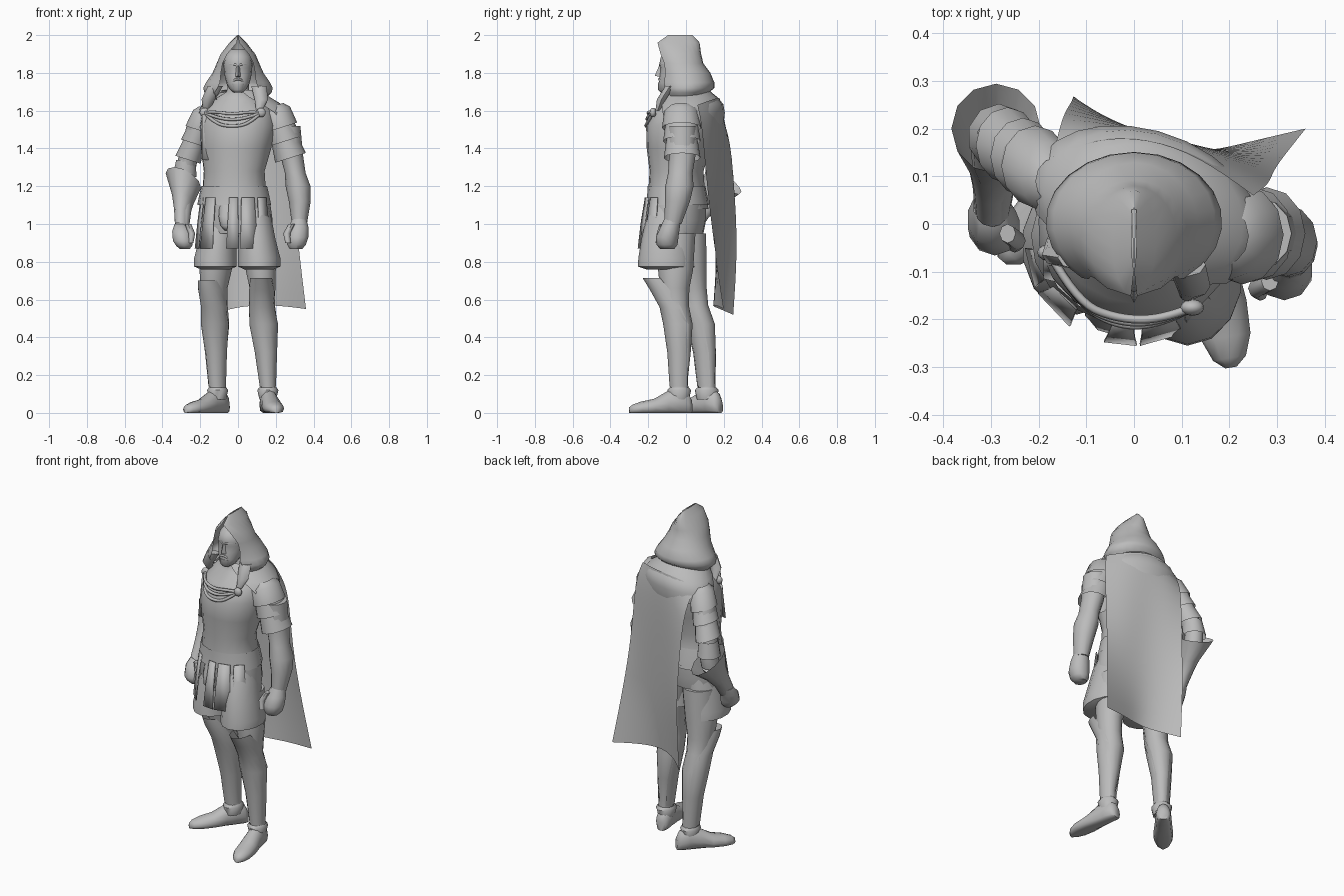
import bpy, bmesh, math
from mathutils import Vector

grey = bpy.data.materials.new("plain_grey")
grey.diffuse_color = (0.5, 0.5, 0.5, 1)
TWIST = -20  # the torso is turned towards its right side


def make(name, verts, faces, angle=45, thick=0):
    me = bpy.data.meshes.new(name)
    me.from_pydata([tuple(v) for v in verts], [], faces)
    bm = bmesh.new()
    bm.from_mesh(me)
    bmesh.ops.recalc_face_normals(bm, faces=bm.faces)
    bm.to_mesh(me)
    bm.free()
    ob = bpy.data.objects.new(name, me)
    bpy.context.collection.objects.link(ob)
    me.materials.append(grey)
    if thick:
        ob.modifiers.new("thickness", 'SOLIDIFY').thickness = thick
    bpy.ops.object.select_all(action='DESELECT')
    ob.select_set(True)
    bpy.context.view_layer.objects.active = ob
    bpy.ops.object.shade_smooth_by_angle(angle=math.radians(angle))
    return ob


def loft(name, rows, n=14, rot=0, u=None, v=None, cap=True, gaps=None, thick=0, angle=50):
    """Skin through ellipses (x, y, z, ru, rv); gaps open each ring at its front."""
    r = math.radians(rot)
    u = u or Vector((math.cos(r), math.sin(r), 0))
    v = v or Vector((-math.sin(r), math.cos(r), 0))
    verts, faces = [], []
    for i, (x, y, z, ru, rv) in enumerate(rows):
        for k in range(n):
            if gaps:
                a = math.radians(gaps[i])
                t = a + (2 * math.pi - 2 * a) * k / (n - 1)
            else:
                t = 2 * math.pi * k / n
            p = Vector((x, y, z)) + u * ru * math.sin(t) - v * rv * math.cos(t)
            p.z = max(p.z, 0)
            verts.append(p)
    for i in range(len(rows) - 1):
        for k in range(n - 1 if gaps else n):
            k2 = (k + 1) % n
            faces.append((i * n + k, i * n + k2, (i + 1) * n + k2, (i + 1) * n + k))
    if cap and not gaps:
        faces.append(tuple(range(n)))
        faces.append(tuple(range((len(rows) - 1) * n, len(rows) * n)))
    return make(name, verts, faces, angle, thick)


def tube(name, pts, rad):
    cu = bpy.data.curves.new(name, 'CURVE')
    cu.dimensions = '3D'
    cu.bevel_depth, cu.bevel_resolution, cu.resolution_u = rad, 1, 6
    sp = cu.splines.new('NURBS')
    sp.points.add(len(pts) - 1)
    for p, q in zip(sp.points, pts):
        p.co = (*q, 1)
    sp.use_endpoint_u, sp.order_u = True, 3
    ob = bpy.data.objects.new(name, cu)
    bpy.context.collection.objects.link(ob)
    cu.materials.append(grey)


# Torso, shoulder mantle and belt
loft("torso", [(-.02, -.04, 1.08, .19, .155), (-.02, -.05, 1.2, .17, .145), (-.02, -.05, 1.28, .165, .14),
               (-.01, -.04, 1.4, .19, .165), (0, -.03, 1.52, .205, .178), (0, -.01, 1.6, .19, .155),
               (0, .01, 1.66, .13, .115), (0, -.03, 1.7, .06, .065), (0, -.04, 1.77, .055, .06)], 18, TWIST)
loft("mantle", [(.025, .03, 1.53, .255, .155), (.025, .03, 1.59, .25, .165), (.02, .03, 1.635, .215, .16),
                (.01, .025, 1.67, .165, .14), (0, .01, 1.71, .11, .11)], 18, TWIST,
     gaps=[72, 58, 45, 35, 25])
loft("belt", [(-.02, -.045, 1.1, .198, .165), (-.02, -.045, 1.13, .192, .16), (-.02, -.05, 1.2, .176, .151)],
     18, -15, cap=False)

# Skirt, shorts and hanging front strips
loft("skirt", [(-.01, -.05, .95, .19, .14), (-.01, -.05, 1.02, .195, .155), (-.015, -.05, 1.12, .185, .155)], 18, -12)
for side, x, y in (("left", .112, -.11), ("right", -.12, -.045)):
    loft(side + "_shorts", [(x, y, .76, .08, .1), (x, y, .775, .115, .145), (x, y, .82, .115, .142),
                            (x * .9, y * .95, .92, .1, .132), (x * .8, y * .8, 1.03, .09, .122),
                            (x * .65, y * .6, 1.12, .08, .1)], 14)
loft("codpiece", [(-.05, -.19, .965, .02, .02), (-.05, -.19, .99, .045, .04),
                  (-.05, -.18, 1.04, .055, .04), (-.05, -.17, 1.1, .05, .03)], 10)
rr = math.radians(-12)
for i, (deg, w) in enumerate(((-66, 10), (-37, 11), (6, 7), (30, 11), (58, 10))):
    pts = []
    for z, rx, ry, g in ((1.14, .19, .162, 0), (1.0, .207, .185, 1), (.87, .22, .2, 2)):
        for s in (-1, 1):
            t = math.radians(deg + s * (w + g))
            a, b = rx * math.sin(t), -ry * math.cos(t)
            pts.append((-.01 + a * math.cos(rr) - b * math.sin(rr),
                        -.055 + a * math.sin(rr) + b * math.cos(rr), z))
    make("skirt_strip_%d" % i, pts, [(0, 1, 3, 2), (2, 3, 5, 4)], thick=.005)

# Legs
loft("left_leg", [(.1, -.05, .95, .09, .1), (.12, -.055, .76, .082, .093), (.13, -.06, .66, .07, .078),
                  (.128, -.055, .57, .064, .07), (.135, -.04, .47, .074, .075), (.148, -.035, .32, .056, .06),
                  (.158, -.035, .18, .038, .045), (.16, -.035, .08, .042, .05)])
loft("right_leg", [(-.1, .01, .95, .09, .1), (-.118, .02, .76, .082, .093), (-.127, .035, .66, .068, .078),
                   (-.122, .05, .57, .064, .07), (-.12, .08, .47, .071, .075), (-.115, .1, .32, .054, .06),
                   (-.11, .11, .18, .04, .046), (-.105, .11, .08, .042, .05)], rot=-35)

# Greaves rising to a flared knee guard
loft("left_greave", [(.122, -.105, .715, .06, .125), (.127, -.085, .65, .068, .105), (.128, -.06, .56, .069, .08),
                     (.136, -.043, .47, .077, .078), (.148, -.037, .32, .059, .062), (.158, -.037, .14, .043, .05)],
     11, 180, gaps=[105, 90, 65, 45, 35, 30])
loft("right_greave", [(-.145, .0, .7, .058, .085), (-.137, .018, .65, .066, .088), (-.124, .046, .56, .069, .077),
                      (-.121, .077, .47, .074, .078), (-.116, .098, .32, .057, .062), (-.11, .108, .14, .045, .05)],
     11, 145, gaps=[105, 90, 65, 45, 35, 30])

# Shoes with an ankle collar
for side, heel, toe, ank in (("left", (.152, .01), (.2, -.28), (.158, -.036)),
                             ("right", (-.075, .165), (-.27, -.07), (-.108, .11))):
    h = Vector((*heel, 0))
    d = (Vector((*toe, 0)) - h).normalized()
    rows = []
    for s, w, ht in ((-.02, .025, .07), (0, .04, .11), (.05, .045, .135), (.11, .048, .115), (.18, .055, .075),
                     (.25, .052, .06), (.295, .035, .045), (.315, .012, .03)):
        p = h + d * s
        rows.append((p.x, p.y, ht * .4, w, ht * .6))
    loft(side + "_shoe", rows, 12, u=Vector((-d.y, d.x, 0)), v=Vector((0, 0, 1)), angle=60)
    loft(side + "_shoe_collar", [(*ank, .07, .044, .052), (*ank, .12, .056, .063), (*ank, .135, .046, .05)],
         12, cap=False)

# Arms
loft("left_arm", [(.26, -.02, 1.52, .07, .075), (.285, -.02, 1.36, .06, .07), (.303, -.03, 1.27, .055, .065),
                  (.318, -.035, 1.2, .066, .075), (.327, -.045, 1.12, .058, .066), (.325, -.07, 1.0, .04, .046)], 12)
loft("left_hand", [(.325, -.07, 1.03, .038, .044), (.32, -.085, .98, .056, .052), (.315, -.1, .93, .06, .06),
                   (.31, -.1, .89, .052, .055), (.307, -.1, .868, .035, .038)], 10)
loft("left_thumb", [(.285, -.12, 1.0, .018, .02), (.258, -.135, .95, .019, .02), (.265, -.145, .9, .015, .016)], 8)
loft("right_arm", [(-.21, .12, 1.52, .062, .07), (-.262, .165, 1.36, .052, .06), (-.28, .185, 1.26, .05, .055),
                   (-.287, .17, 1.18, .052, .056)], 12)

# Flared gauntlet on the bent arm
tilt = Vector((0, .84, -.54))
loft("right_gauntlet", [(-.297, .03, .98, .04, .043), (-.297, .08, 1.06, .045, .048),
                        (-.292, .13, 1.13, .062, .066), (-.289, .2, 1.23, .102, .112)], 12,
     u=Vector((.92, 0, -.38)), v=tilt, cap=False)
loft("right_forearm", [(-.295, .03, .98, .036, .038), (-.287, .17, 1.19, .056, .056)], 12,
     u=Vector((1, 0, 0)), v=tilt)
loft("right_hand", [(-.3, .04, 1.0, .038, .042), (-.298, .01, .96, .053, .055), (-.292, -.01, .91, .055, .056),
                    (-.285, -.01, .885, .045, .048), (-.282, -.01, .868, .028, .032)], 10)
loft("right_thumb", [(-.265, -.02, 1.0, .017, .02), (-.245, -.035, .95, .018, .02), (-.25, -.045, .9, .014, .015)], 8)

# Layered shoulder sleeves
for side, p0, p1, k in (("left", (.19, -.025, 1.625), (.278, -.02, 1.35), 1),
                        ("right", (-.165, .09, 1.61), (-.265, .165, 1.34), .82)):
    p0, p1 = Vector(p0), Vector(p1)
    for i, tier in enumerate((((0, .055), (.1, .085), (.42, .096)), ((.3, .078), (.68, .092)),
                              ((.58, .074), (1, .09)))):
        rows = [(*p0.lerp(p1, t), r * k * .95, r * k * 1.08) for t, r in tier]
        tilt_x = Vector((.95, 0, .3)) if side == "left" else Vector((.95, 0, -.3))
        loft("%s_sleeve_tier_%d" % (side, i), rows, 12, TWIST, u=tilt_x, v=Vector((0, 1, 0)), cap=False)
loft("right_elbow_band", [(-.275, .175, 1.34, .055, .06), (-.283, .182, 1.25, .066, .07)], 10, cap=False)

# Head with brow, nose and beard
loft("head", [(0, -.1, 1.7, .028, .03), (0, -.095, 1.715, .045, .05), (0, -.075, 1.745, .061, .07),
              (0, -.06, 1.79, .072, .08), (0, -.056, 1.825, .075, .08), (0, -.05, 1.845, .077, .092),
              (0, -.045, 1.885, .07, .088), (0, -.04, 1.925, .04, .05)], 16, angle=60)
make("nose", [(-.007, -.135, 1.84), (.007, -.135, 1.84), (-.017, -.133, 1.777), (.017, -.133, 1.777),
              (0, -.165, 1.785), (0, -.144, 1.835)],
     [(0, 5, 4, 2), (1, 3, 4, 5), (2, 4, 3), (0, 1, 5)])
loft("beard", [(0, -.108, 1.695, .02, .024), (0, -.105, 1.71, .036, .042), (0, -.095, 1.745, .05, .053)], 12)
tube("moustache", [(-.034, -.122, 1.745), (-.02, -.14, 1.763), (0, -.145, 1.768), (.02, -.14, 1.763),
                   (.034, -.122, 1.745)], .006)
for s in (-1, 1):
    tube("brow", [(s * .055, -.105, 1.845), (s * .03, -.132, 1.85), (s * .008, -.139, 1.842)], .006)

# Hood: peaked top, open face, rolled collar tucked in at the neck
loft("hood", [(0, -.03, 2.0, .005, .065), (0, -.04, 1.96, .045, .112), (0, -.04, 1.9, .092, .12),
              (0, -.03, 1.85, .113, .122), (0, -.008, 1.8, .135, .137), (0, .005, 1.75, .17, .145),
              (0, .005, 1.72, .185, .146), (0, -.005, 1.695, .178, .125), (0, -.005, 1.66, .14, .105)],
     19, gaps=[0, 8, 38, 46, 42, 34, 36, 44, 52], angle=60)
make("hood_crown", [(-.005, .03, 2), (.005, .03, 2), (0, -.095, 2)], [(0, 1, 2)])

# Hood ends drawn to two clasps, with draped folds across the chest
clasps = ((-.178, -.06, 1.59), (.122, -.175, 1.59))
for c, rim in zip(clasps, ((-.12, -.07, 1.73), (.11, -.085, 1.73))):
    s = 1 if c[0] > 0 else -1
    loft("hood_end", [(*rim, .04, .025), ((c[0] + rim[0]) / 2 + s * .008, (c[1] + rim[1]) / 2, 1.66, .036, .024),
                      (c[0] - s * .01, c[1] + .025, 1.6, .016, .012)], 8)
    bpy.ops.mesh.primitive_uv_sphere_add(segments=12, ring_count=8, radius=.025, location=c)
    ob = bpy.context.object
    ob.name = "clasp"
    ob.scale.y = .7
    ob.data.materials.append(grey)
    bpy.ops.object.shade_smooth()
for i, sag in enumerate((1.58, 1.55, 1.515)):
    tube("chest_fold", [clasps[0], (-.12, -.165, sag + .015), (-.03, -.2 - i * .008, sag),
                        (.06, -.2 - i * .004, sag + .015), clasps[1]], .009)

# Hanging strap under the right clasp
make("strap", [(-.19, -.075, 1.58), (-.165, -.085, 1.58), (-.19, -.115, 1.34), (-.148, -.125, 1.34)],
     [(0, 1, 3, 2)], thick=.006)

# Cape: a control sheet with soft folds
sheet = [
    [(-.17, .14, 1.62), (-.08, .18, 1.66), (.03, .18, 1.67), (.14, .14, 1.66), (.25, .06, 1.63)],
    [(-.15, .23, 1.52), (-.07, .22, 1.53), (.04, .19, 1.54), (.17, .155, 1.54), (.285, .085, 1.53)],
    [(-.13, .255, 1.2), (-.06, .225, 1.2), (.05, .18, 1.2), (.18, .16, 1.2), (.29, .11, 1.2)],
    [(-.125, .275, .88), (-.06, .225, .88), (.05, .17, .88), (.19, .15, .88), (.32, .15, .88)],
    [(-.13, .25, .52), (-.05, .18, .55), (.07, .13, .57), (.21, .165, .57), (.36, .2, .55)],
]
verts = [p for row in sheet for p in row]
faces = [(i * 5 + j, i * 5 + j + 1, i * 5 + j + 6, i * 5 + j + 5) for i in range(4) for j in range(4)]
cape = make("cape", verts, faces, 80)
sub = cape.modifiers.new("soft", 'SUBSURF')
sub.levels = sub.render_levels = 2
sub.boundary_smooth = 'PRESERVE_CORNERS'
